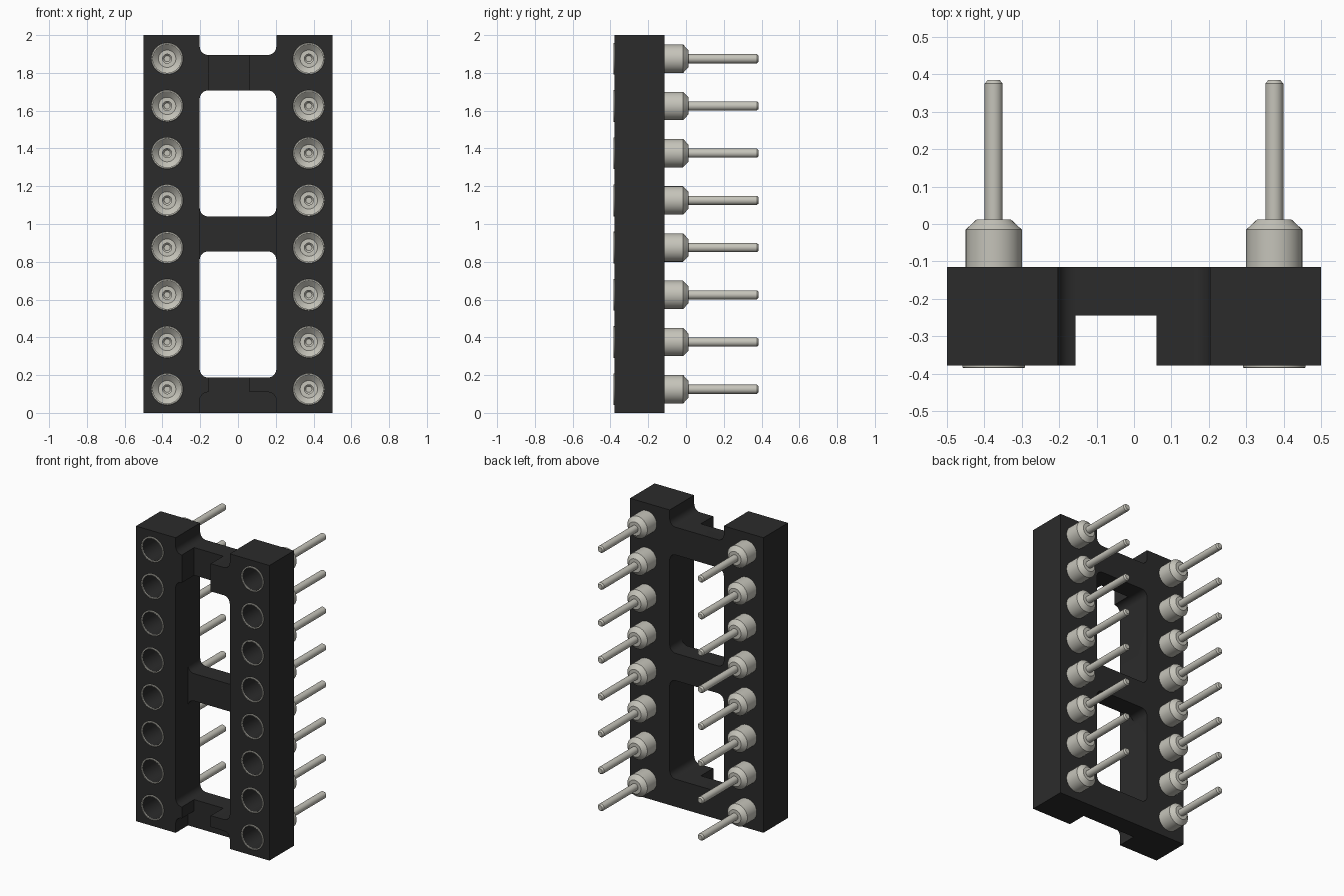
import bpy, bmesh, math
from mathutils import Vector, Matrix

cube = bpy.data.objects.get("Cube")
if cube:
    bpy.data.objects.remove(cube, do_unlink=True)

FRONT, RECESS, BACK = -0.378, -0.245, -0.115   # body depths along y
PIN_X, PIN_R, RAIL = 0.375, 0.075, 0.203
PIN_Z = [0.125 + 0.25 * i for i in range(8)]


def material(name, color, rough):
    m = bpy.data.materials.new(name)
    m.use_nodes = True
    m.diffuse_color = (*color, 1)
    bsdf = m.node_tree.nodes["Principled BSDF"]
    bsdf.inputs["Base Color"].default_value = (*color, 1)
    bsdf.inputs["Roughness"].default_value = rough
    return m


black = material("black plastic", (0.024, 0.024, 0.024), 0.6)
metal = material("pale metal", (0.56, 0.55, 0.49), 0.5)


def rounded_rect(x0, x1, z0, z1, r):
    """Outline of a rectangle with rounded corners."""
    if r == 0:
        return [(x0, z0), (x1, z0), (x1, z1), (x0, z1)]
    corners = [(x1 - r, z1 - r), (x0 + r, z1 - r), (x0 + r, z0 + r), (x1 - r, z0 + r)]
    pts = []
    for k, (cx, cz) in enumerate(corners):
        for s in range(7):
            a = (k + s / 6) * math.pi / 2
            pts.append((cx + r * math.cos(a), cz + r * math.sin(a)))
    return pts


def prism(bm, outline, y0, y1):
    """Extrude an x-z outline from y0 to y1."""
    face = bm.faces.new([bm.verts.new((x, y0, z)) for x, z in outline])
    ext = bmesh.ops.extrude_face_region(bm, geom=[face], use_keep_orig=True)
    moved = [v for v in ext["geom"] if isinstance(v, bmesh.types.BMVert)]
    bmesh.ops.translate(bm, verts=moved, vec=(0, y1 - y0, 0))


def finish(bm, name, mat):
    bmesh.ops.recalc_face_normals(bm, faces=bm.faces)
    mesh = bpy.data.meshes.new(name)
    bm.to_mesh(mesh)
    bm.free()
    mesh.materials.append(mat)
    obj = bpy.data.objects.new(name, mesh)
    bpy.context.collection.objects.link(obj)
    return obj


def smooth(obj):
    bpy.ops.object.select_all(action="DESELECT")
    obj.select_set(True)
    bpy.context.view_layer.objects.active = obj
    bpy.ops.object.shade_smooth_by_angle(angle=math.radians(30))


def cut(obj, name, prisms):
    """Subtract a set of prisms and remove the cutter."""
    bm = bmesh.new()
    for outline, y0, y1 in prisms:
        prism(bm, outline, y0, y1)
    cutter = finish(bm, name, black)
    cutter.hide_render = True
    mod = obj.modifiers.new(name, "BOOLEAN")
    mod.operation, mod.solver, mod.object = "DIFFERENCE", "EXACT", cutter
    mod.use_self = True
    bpy.ops.object.select_all(action="DESELECT")
    obj.select_set(True)
    bpy.context.view_layer.objects.active = obj
    bpy.ops.object.modifier_apply(modifier=name)
    bpy.data.objects.remove(cutter, do_unlink=True)


# Body block
bm = bmesh.new()
prism(bm, rounded_rect(-0.5, 0.5, 0, 2, 0), FRONT, BACK)
body = finish(bm, "socket_body", black)

# Windows, top gap and pin holes go right through
through = [(rounded_rect(-RAIL, RAIL, z0, z1, 0.045), -0.6, 0.1)
           for z0, z1 in ((0.187, 0.855), (1.04, 1.707), (1.895, 2.4))]
for side in (-1, 1):
    for z in PIN_Z:
        ring = [(side * PIN_X + PIN_R * math.cos(math.tau * k / 32),
                 z + PIN_R * math.sin(math.tau * k / 32)) for k in range(32)]
        through.append((ring, -0.6, 0.1))
cut(body, "opening_cutter", through)

# Front recesses: middle bar, foot, and a channel across the end bars
cut(body, "recess_cutter", [
    (rounded_rect(-RAIL, RAIL, 0.8, 1.1, 0), -0.6, RECESS),
    (rounded_rect(-RAIL, RAIL, -0.4, 0.11, 0.045), -0.6, RECESS),
    (rounded_rect(-0.157, 0.06, 1.6, 2.2, 0), -0.6, RECESS),
])
cut(body, "channel_cutter", [
    (rounded_rect(-0.157, 0.06, -0.2, 0.3, 0), -0.6, RECESS)])
smooth(body)


# Contact pin, turned around the y axis
def lathe(bm, profile, steps=32):
    verts = [bm.verts.new((r, y, 0)) for r, y in profile]
    edges = [bm.edges.new(pair) for pair in zip(verts, verts[1:])]
    bmesh.ops.spin(bm, geom=verts + edges, cent=(0, 0, 0), axis=(0, 1, 0),
                   angle=math.tau, steps=steps, use_duplicate=False)


bm = bmesh.new()
lathe(bm, [(PIN_R, BACK), (PIN_R, -0.015), (0.046, 0.012), (0.024, 0.012),
           (0.024, 0.375), (0.016, 0.385), (0, 0.385)])
lathe(bm, [(0.084, FRONT), (0.084, -0.383), (0.082, -0.385),
           (PIN_R, -0.385), (PIN_R, FRONT)])
bmesh.ops.remove_doubles(bm, verts=bm.verts, dist=0.0002)
pin = finish(bm, "contact_pin", metal)
smooth(pin)

# Two rows of pins sharing one mesh
for side, label in ((-1, "right"), (1, "left")):
    for i, z in enumerate(PIN_Z):
        copy = bpy.data.objects.new(f"{label}_contact_pin_{i + 1}", pin.data)
        copy.location = (side * PIN_X, 0, z)
        bpy.context.collection.objects.link(copy)
bpy.data.objects.remove(pin, do_unlink=True)
